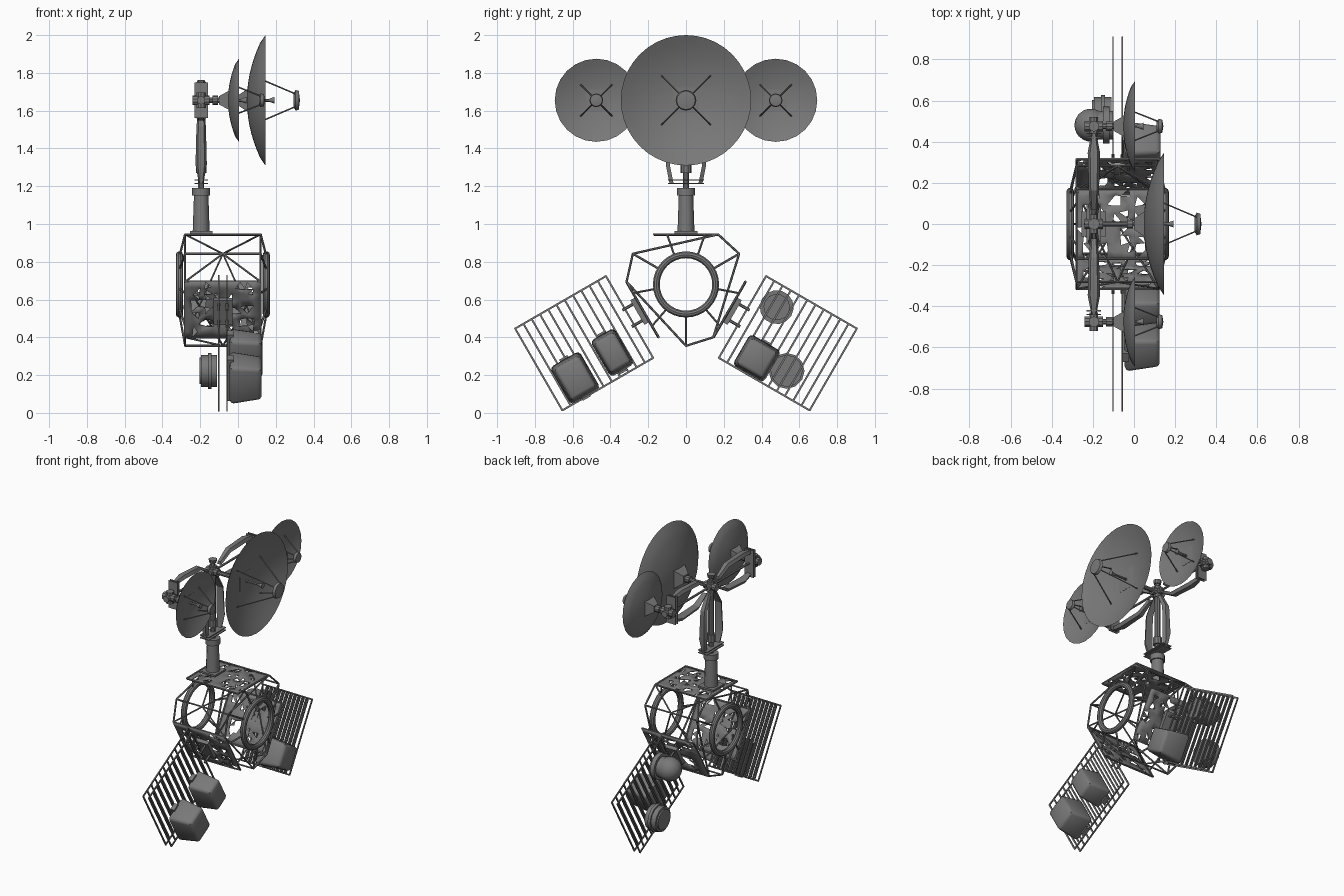
import bpy, bmesh, math, random
from mathutils import Matrix, Vector

random.seed(4)
old = bpy.data.objects.get("Cube")
if old:
    bpy.data.objects.remove(old, do_unlink=True)

grey = bpy.data.materials.new("satellite grey")
grey.use_nodes = True
grey.diffuse_color = (0.19, 0.19, 0.19, 1)
grey.node_tree.nodes["Principled BSDF"].inputs["Base Color"].default_value = (0.19, 0.19, 0.19, 1)

CENTRE = Vector((-0.08, 0, 0.68))
MAST_X = -0.195
HUB_Z = 1.655


def finish(name, bm, matrix=Matrix(), angle=35):
    bmesh.ops.transform(bm, matrix=matrix, verts=bm.verts)
    bmesh.ops.recalc_face_normals(bm, faces=bm.faces)
    mesh = bpy.data.meshes.new(name)
    bm.to_mesh(mesh)
    bm.free()
    mesh.materials.append(grey)
    ob = bpy.data.objects.new(name, mesh)
    bpy.context.collection.objects.link(ob)
    bpy.ops.object.select_all(action='DESELECT')
    ob.select_set(True)
    bpy.context.view_layer.objects.active = ob
    bpy.ops.object.shade_smooth_by_angle(angle=math.radians(angle))
    return ob


def rod(bm, p, q, r=0.006, r2=None, sides=6):
    p, q = Vector(p), Vector(q)
    m = Matrix.Translation((p + q) / 2) @ (q - p).to_track_quat('Z', 'Y').to_matrix().to_4x4()
    bmesh.ops.create_cone(bm, cap_ends=True, segments=sides, radius1=r,
                          radius2=r if r2 is None else r2, depth=(q - p).length, matrix=m)


def path(bm, points, r=0.006):
    for p, q in zip(points, points[1:]):
        rod(bm, p, q, r)


def box(bm, centre, size, bevel=0):
    m = Matrix.Translation(centre) @ Matrix.Diagonal((*size, 1))
    made = bmesh.ops.create_cube(bm, size=1, matrix=m)
    if bevel:
        edges = list({e for v in made["verts"] for e in v.link_edges})
        bmesh.ops.bevel(bm, geom=edges, offset=bevel, segments=2, affect='EDGES', profile=0.5)


def lathe_x(bm, profile, sides):
    # profile of (x, radius) pairs spun about the x axis
    verts = [bm.verts.new((x, r, 0)) for x, r in profile]
    edges = [bm.edges.new(pair) for pair in zip(verts, verts[1:])]
    bmesh.ops.spin(bm, geom=verts + edges, axis=(1, 0, 0), cent=(0, 0, 0),
                   angle=math.tau, steps=sides, use_duplicate=False)
    bmesh.ops.remove_doubles(bm, verts=bm.verts, dist=0.0003)


def sector(degrees):
    # local z points outward from the body, local y runs along the panel
    return Matrix.Translation(CENTRE) @ Matrix.Rotation(math.radians(degrees), 4, 'X')


# Dishes with struts, feed and rear mount
def dish(name, y, rim_x, radius, depth, sides, feed_x, feed_r):
    place = Matrix.Translation((rim_x - depth, y, HUB_Z))
    steps = [i / 8 for i in range(9)]
    front = [(depth * s * s, radius * s) for s in steps]
    back = [(depth * s * s - 0.008, radius * s) for s in reversed(steps[:-1])]
    bm = bmesh.new()
    lathe_x(bm, front + back, sides)
    finish(name + "_reflector", bm, place)
    bm = bmesh.new()
    tip = feed_x - rim_x + depth
    for k in range(4):
        a = math.radians(45 + 90 * k)
        s = 0.53
        foot = (depth * s * s, radius * s * math.cos(a), radius * s * math.sin(a))
        rod(bm, foot, (tip, feed_r * 0.8 * math.cos(a), feed_r * 0.8 * math.sin(a)), 0.004)
    finish(name + "_feed_struts", bm, place)
    bm = bmesh.new()
    lathe_x(bm, [(tip - 0.015, 0), (tip - 0.015, feed_r * 0.7), (tip - 0.005, feed_r),
                 (tip + 0.012, feed_r * 0.9), (tip + 0.018, 0)], 12)
    rod(bm, (0, 0, 0), (depth * 1.2, 0, 0), 0.008)
    rod(bm, (depth * 1.2, 0, 0), (depth * 1.2 + 0.03, 0, 0), 0.007, 0.018, 10)
    finish(name + "_feed", bm, place)
    bm = bmesh.new()
    w = 0.1 * radius + 0.04
    rod(bm, (-0.055, 0, 0), (0.008, 0, 0), w * 0.5, w * 1.3, 4)
    bmesh.ops.rotate(bm, verts=bm.verts, matrix=Matrix.Rotation(math.pi / 4, 3, 'X'))
    rod(bm, (MAST_X - rim_x + depth, 0, 0), (-0.05, 0, 0), 0.014, sides=10)
    rod(bm, (-0.09, 0, 0), (-0.06, 0, 0), 0.024, sides=10)
    finish(name + "_mount", bm, place)


dish("main_dish", 0, 0.145, 0.345, 0.09, 40, 0.31, 0.055)
for side, tag in ((1, "back"), (-1, "front")):
    dish(tag + "_small_dish", side * 0.475, 0.005, 0.22, 0.05, 24, 0.125, 0.036)


# Paired spindle struts, running up local z with a spread along local y
def strut_pair(name, matrix, length):
    bm = bmesh.new()
    stations = [(0, 0.075, 0.012), (0.25, 0.095, 0.03), (0.75, 0.085, 0.025), (1, 0.03, 0.016)]
    for s in (1, -1):
        rings = []
        for t, off, w in stations:
            corners = ((-w, -0.009), (-w * 0.6, 0.012), (w * 0.6, 0.012), (w, -0.009))
            rings.append([bm.verts.new((x, s * (off + y), t * length)) for x, y in corners])
        for a, b in zip(rings, rings[1:]):
            for i in range(4):
                bm.faces.new((a[i], a[(i + 1) % 4], b[(i + 1) % 4], b[i]))
        bm.faces.new(rings[0])
        bm.faces.new(rings[-1])
    for z in (0, 0.018):
        box(bm, (0, 0, z), (0.07, 0.19, 0.006))
    finish(name, bm, matrix, 25)


strut_pair("mast_struts", Matrix.Translation((MAST_X, 0, 1.215)), 0.4)
for side, tag in ((1, "back"), (-1, "front")):
    turn = Matrix.Rotation(side * math.pi / 2, 4, 'X')
    strut_pair(tag + "_arm_struts",
               Matrix.Translation((MAST_X, side * 0.44, HUB_Z)) @ turn, 0.37)

# Mast column, collar, spine and joints
bm = bmesh.new()
box(bm, (MAST_X, 0, 0.957), (0.12, 0.12, 0.012))
rod(bm, (MAST_X, 0, 0.955), (MAST_X, 0, 1.16), 0.045, 0.038, 12)
rod(bm, (MAST_X, 0, 1.15), (MAST_X, 0, 1.19), 0.048, sides=12)
rod(bm, (MAST_X, 0, 1.19), (MAST_X, 0, 1.28), 0.017, sides=10)
rod(bm, (MAST_X, 0, 1.27), (MAST_X, 0, 1.32), 0.03, sides=10)
rod(bm, (MAST_X, 0, 1.32), (MAST_X, 0, 1.66), 0.02, sides=10)
finish("mast_column", bm)
bm = bmesh.new()
for y in (-0.475, 0, 0.475):
    rod(bm, (MAST_X, y, HUB_Z - 0.04), (MAST_X, y, HUB_Z + 0.04), 0.026, sides=10)
    rod(bm, (MAST_X - 0.045, y, HUB_Z), (MAST_X + 0.045, y, HUB_Z), 0.026, sides=10)
    rod(bm, (MAST_X, y - 0.045, HUB_Z), (MAST_X, y + 0.045, HUB_Z), 0.022, sides=10)
rod(bm, (MAST_X, -0.46, HUB_Z), (MAST_X, 0.46, HUB_Z), 0.008)
rod(bm, (MAST_X, 0, HUB_Z), (MAST_X, 0, 1.72), 0.015)
rod(bm, (MAST_X, 0, 1.715), (MAST_X, 0, 1.74), 0.022, 0.028, 10)
finish("arm_joints", bm)

# Body end rings
for x, tag in ((-0.23, "left"), (0.23, "right")):
    bm = bmesh.new()
    ring = [(x + 0.019 * math.cos(a), 0.157 + 0.019 * math.sin(a))
            for a in (math.tau * i / 10 for i in range(11))]
    lathe_x(bm, ring, 32)
    finish(tag + "_end_ring", bm, Matrix.Translation(CENTRE))

# Body sectors: perforated panel, outline, spokes and braces
HALF, APO, PW = 0.20, 0.265, 0.17
nose_y, nose_z = 0.325 * math.sin(math.pi / 3), 0.325 * math.cos(math.pi / 3)
for n, angle in enumerate((0, 120, -120)):
    tag = ("top", "front_lower", "back_lower")[n]
    bm = bmesh.new()
    bmesh.ops.create_grid(bm, x_segments=11, y_segments=9, size=1)
    for v in bm.verts:
        v.co = Vector((v.co.x * HALF, v.co.y * PW, APO))
        if not v.is_boundary:
            v.co += Vector((random.uniform(-0.009, 0.009), random.uniform(-0.009, 0.009), 0))
    bmesh.ops.triangulate(bm, faces=bm.faces)
    inner = [f for f in bm.faces if not any(e.is_boundary for e in f.edges)]
    bmesh.ops.delete(bm, geom=random.sample(inner, int(len(inner) * 0.25)), context='FACES')
    panel = finish(tag + "_panel", bm, sector(angle))
    panel.modifiers.new("thickness", 'SOLIDIFY').thickness = 0.008

    bm = bmesh.new()
    next_corner = Matrix.Rotation(math.radians(-120), 3, 'X') @ Vector((0, PW, APO))
    if next_corner.y < 0:
        next_corner = Matrix.Rotation(math.radians(-120), 3, 'X') @ Vector((0, -PW, APO))
    for x in (-HALF, HALF):
        end = x * 1.15
        far = next_corner + Vector((x, 0, 0))
        path(bm, [(x, -PW, APO), (x, PW, APO), (x, nose_y, nose_z), far], 0.006)
        for y in (-0.1, 0.1):
            path(bm, [(x, y, APO), (end, y * 0.6, 0.15)], 0.006)
        rod(bm, (x, nose_y, nose_z), (end, nose_y * 0.49, nose_z * 0.49), 0.006)
        rod(bm, (x, PW, APO), (0, nose_y, nose_z), 0.005)
        rod(bm, far, (0, nose_y, nose_z), 0.005)
    for y, z in ((PW, APO), (-PW, APO), (nose_y, nose_z)):
        rod(bm, (-HALF, y, z), (HALF, y, z), 0.006)
    finish(tag + "_body_frame", bm, sector(angle))

# Equipment racks: two layers of slats with rails and mounting posts
for angle, tag in ((120, "front"), (-120, "back")):
    bm = bmesh.new()
    for x in (-0.022, 0.022):
        for i in range(12):
            r = 0.345 + 0.555 * i / 11
            box(bm, (x, 0, r), (0.007, 0.506, 0.01))
        for y in (-0.25, 0.25):
            box(bm, (x, y, 0.622), (0.007, 0.01, 0.56))
    finish(tag + "_rack", bm, sector(angle))
    bm = bmesh.new()
    box(bm, (0, 0, 0.285), (0.1, 0.15, 0.025))
    for x in (-0.022, 0.022):
        for y in (-0.05, 0.05):
            rod(bm, (x, y, 0.26), (x, y, 0.36), 0.008)
    finish(tag + "_rack_mount", bm, sector(angle))

# Equipment: rounded boxes on the right side of the racks, drums on the left
for name, angle, y, z, size in (
        ("outer_box", 120, -0.135, 0.756, (0.17, 0.228, 0.18)),
        ("inner_box", 120, -0.117, 0.518, (0.17, 0.22, 0.145)),
        ("back_box", -120, 0.15, 0.52, (0.18, 0.19, 0.19))):
    bm = bmesh.new()
    box(bm, (0.12, y, z), size, 0.022)
    for v in bm.verts:
        if v.co.x > 0.12:
            v.co.y = y + (v.co.y - y) * 0.85
            v.co.z = z + (v.co.z - z) * 0.85
    box(bm, (0.04, y, z), (0.03, size[1] * 1.1, 0.05))
    finish(name, bm, sector(angle), 45)

bm = bmesh.new()
for x0, x1, r in ((-0.115, -0.03, 0.085), (-0.125, -0.105, 0.07), (-0.08, -0.06, 0.095)):
    rod(bm, (x0, 0.13, 0.69), (x1, 0.13, 0.69), r, sides=12)
finish("low_drum", bm, sector(-120))
bm = bmesh.new()
rod(bm, (-0.13, -0.136, 0.476), (-0.02, -0.136, 0.476), 0.07, sides=14)
rod(bm, (-0.07, -0.136, 0.476), (-0.04, -0.136, 0.476), 0.09, sides=14)
bmesh.ops.create_uvsphere(bm, u_segments=16, v_segments=10, radius=0.08,
                          matrix=Matrix.Translation((-0.13, -0.136, 0.476)))
finish("round_tank", bm, sector(-120))
